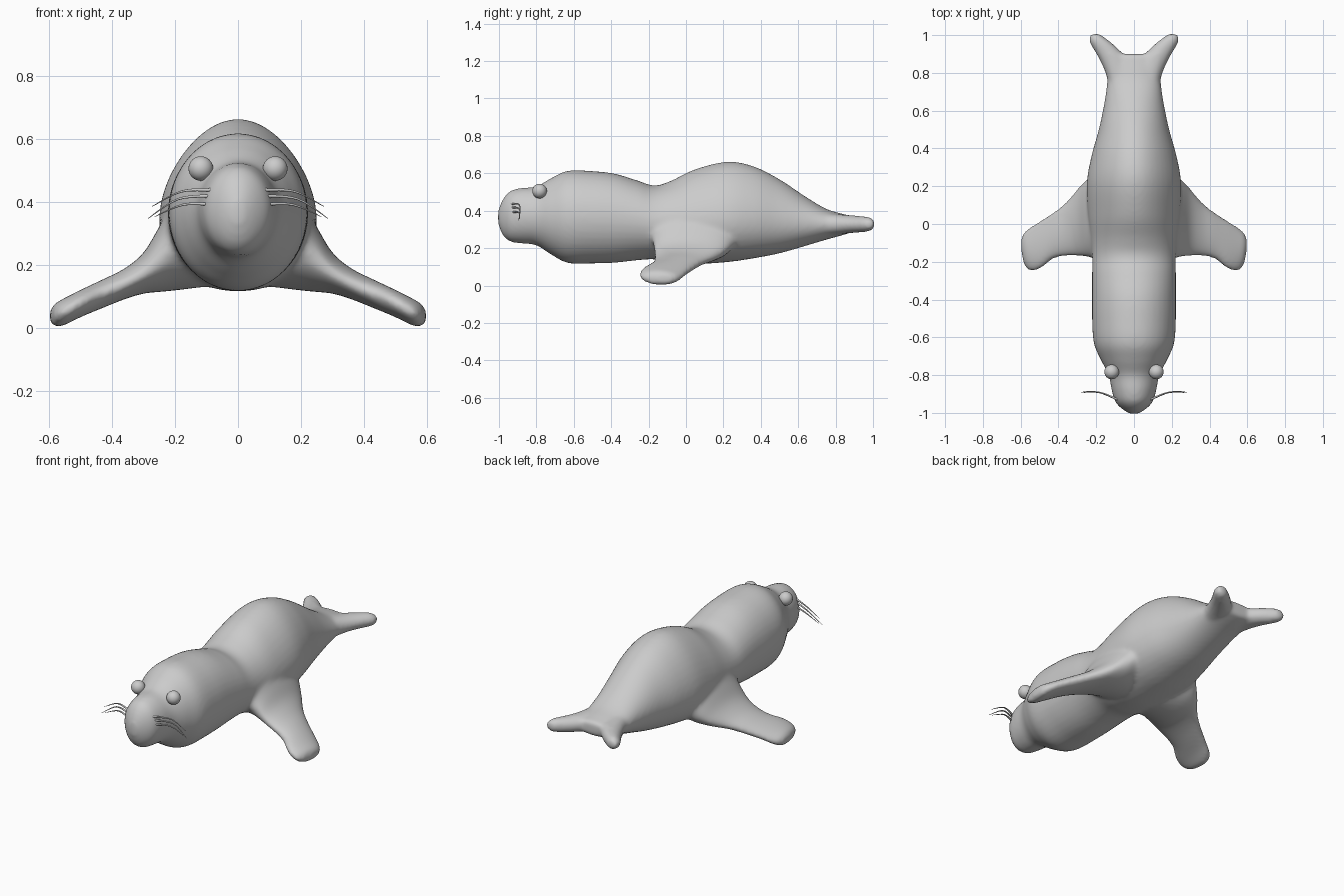
import bpy, bmesh
from math import cos, sin, pi
from mathutils import Vector


def spline(rows, steps=6):
    """Catmull-Rom interpolation through rows of numbers."""
    out = []
    for i in range(len(rows) - 1):
        a, b, c, d = (rows[max(0, min(len(rows) - 1, i + j))] for j in (-1, 0, 1, 2))
        for s in range(steps):
            t = s / steps
            out.append([0.5 * (2 * q + (r - p) * t + (2 * p - 5 * q + 4 * r - u) * t * t
                               + (3 * q - p - 3 * r + u) * t ** 3)
                        for p, q, r, u in zip(a, b, c, d)])
    return out + [list(rows[-1])]


def loft(bm, rings):
    """Skin closed rings of points and cap both ends."""
    vs = [[bm.verts.new(p) for p in ring] for ring in rings]
    n = len(vs[0])
    for a, b in zip(vs, vs[1:]):
        for i in range(n):
            bm.faces.new((a[i], a[(i + 1) % n], b[(i + 1) % n], b[i]))
    bm.faces.new(vs[0])
    bm.faces.new(vs[-1])


N = 40
ANG = [2 * pi * i / N for i in range(N)]
bm = bmesh.new()

# Body stations: y, half width, bottom z, top z, narrowing towards the top
body = [
    (-1.005, 0.02, 0.33, 0.40, 0), (-0.98, 0.062, 0.27, 0.46, 0),
    (-0.94, 0.10, 0.235, 0.505, 0), (-0.88, 0.118, 0.225, 0.522, 0),
    (-0.80, 0.135, 0.215, 0.53, 0), (-0.72, 0.175, 0.165, 0.575, 0),
    (-0.63, 0.213, 0.12, 0.614, 0), (-0.50, 0.222, 0.118, 0.612, 0),
    (-0.38, 0.222, 0.122, 0.598, 0), (-0.26, 0.222, 0.135, 0.562, 0),
    (-0.17, 0.222, 0.14, 0.535, 0.03), (-0.08, 0.228, 0.125, 0.56, 0.1),
    (0.05, 0.24, 0.115, 0.622, 0.18), (0.22, 0.245, 0.125, 0.662, 0.2),
    (0.36, 0.222, 0.145, 0.638, 0.18), (0.50, 0.185, 0.172, 0.568, 0.14),
    (0.64, 0.157, 0.212, 0.475, 0.08), (0.75, 0.143, 0.245, 0.41, 0),
    (0.84, 0.14, 0.27, 0.383, 0), (0.90, 0.125, 0.29, 0.368, 0)]
loft(bm, [[(w * cos(a) * (1 - k * sin(a)), y, (b + t) / 2 + (t - b) / 2 * sin(a)) for a in ANG]
          for y, w, b, t, k in spline(body)])

# Front flipper stations: x, front y, back y, bottom z, top z
flipper = [
    (0.10, -0.17, 0.26, 0.13, 0.44), (0.20, -0.18, 0.27, 0.118, 0.40),
    (0.25, -0.175, 0.235, 0.113, 0.32), (0.30, -0.17, 0.185, 0.108, 0.238),
    (0.36, -0.17, 0.115, 0.09, 0.188), (0.43, -0.187, 0.06, 0.062, 0.153),
    (0.50, -0.24, 0.015, 0.033, 0.12), (0.555, -0.247, -0.02, 0.006, 0.092),
    (0.583, -0.21, -0.045, 0.003, 0.075), (0.597, -0.14, -0.075, 0.02, 0.055)]
# Tail lobe stations: y, inner x, outer x, half thickness
lobe = [
    (0.68, 0.02, 0.13, 0.06), (0.78, 0.02, 0.145, 0.056), (0.86, 0.03, 0.178, 0.05),
    (0.92, 0.075, 0.212, 0.045), (0.965, 0.125, 0.237, 0.041),
    (0.995, 0.165, 0.236, 0.032), (1.008, 0.185, 0.222, 0.014)]
for s in (-1, 1):
    loft(bm, [[(s * x, (f + r) / 2 + (r - f) / 2 * cos(a), (b + t) / 2 + (t - b) / 2 * sin(a))
               for a in ANG] for x, f, r, b, t in spline(flipper)])
    loft(bm, [[(s * ((i + o) / 2 + (o - i) / 2 * cos(a)), y, 0.328 + h * sin(a))
               for a in ANG] for y, i, o, h in spline(lobe)])

bmesh.ops.recalc_face_normals(bm, faces=bm.faces)
me = bpy.data.meshes.new("seal_body")
bm.to_mesh(me)
bm.free()
seal = bpy.data.objects.new("seal_body", me)
bpy.context.collection.objects.link(seal)
# Fuse the parts into one smooth skin
rm = seal.modifiers.new("fuse", 'REMESH')
rm.mode = 'VOXEL'
rm.voxel_size = 0.011
rm.use_smooth_shade = True
sm = seal.modifiers.new("blend", 'SMOOTH')
sm.factor = 0.5
sm.iterations = 12

# Whiskers: start, middle and tip points
whiskers = [
    ((0.085, -0.93, 0.437), (0.18, -0.892, 0.432), (0.272, -0.887, 0.385)),
    ((0.085, -0.93, 0.418), (0.19, -0.890, 0.408), (0.285, -0.895, 0.347)),
    ((0.085, -0.93, 0.392), (0.175, -0.894, 0.390), (0.265, -0.89, 0.352))]
for s, side in ((-1, "right"), (1, "left")):
    # Eye
    bpy.ops.mesh.primitive_uv_sphere_add(segments=32, ring_count=16, radius=0.039,
                                         location=(s * 0.118, -0.783, 0.505))
    eye = bpy.context.object
    eye.name = "eye_" + side
    bpy.ops.object.shade_smooth()
    # Whisker group
    cu = bpy.data.curves.new("whiskers_" + side, 'CURVE')
    cu.dimensions = '3D'
    cu.bevel_depth = 0.006
    cu.bevel_resolution = 3
    cu.use_fill_caps = True
    for pts in whiskers:
        path = spline(pts)
        sp = cu.splines.new('POLY')
        sp.points.add(len(path) - 1)
        for i, (p, (x, y, z)) in enumerate(zip(sp.points, path)):
            p.co = (s * x, y, z, 1)
            p.radius = 1 - 0.85 * i / (len(path) - 1)
        sp.use_smooth = True
    bpy.context.collection.objects.link(bpy.data.objects.new("whiskers_" + side, cu))
